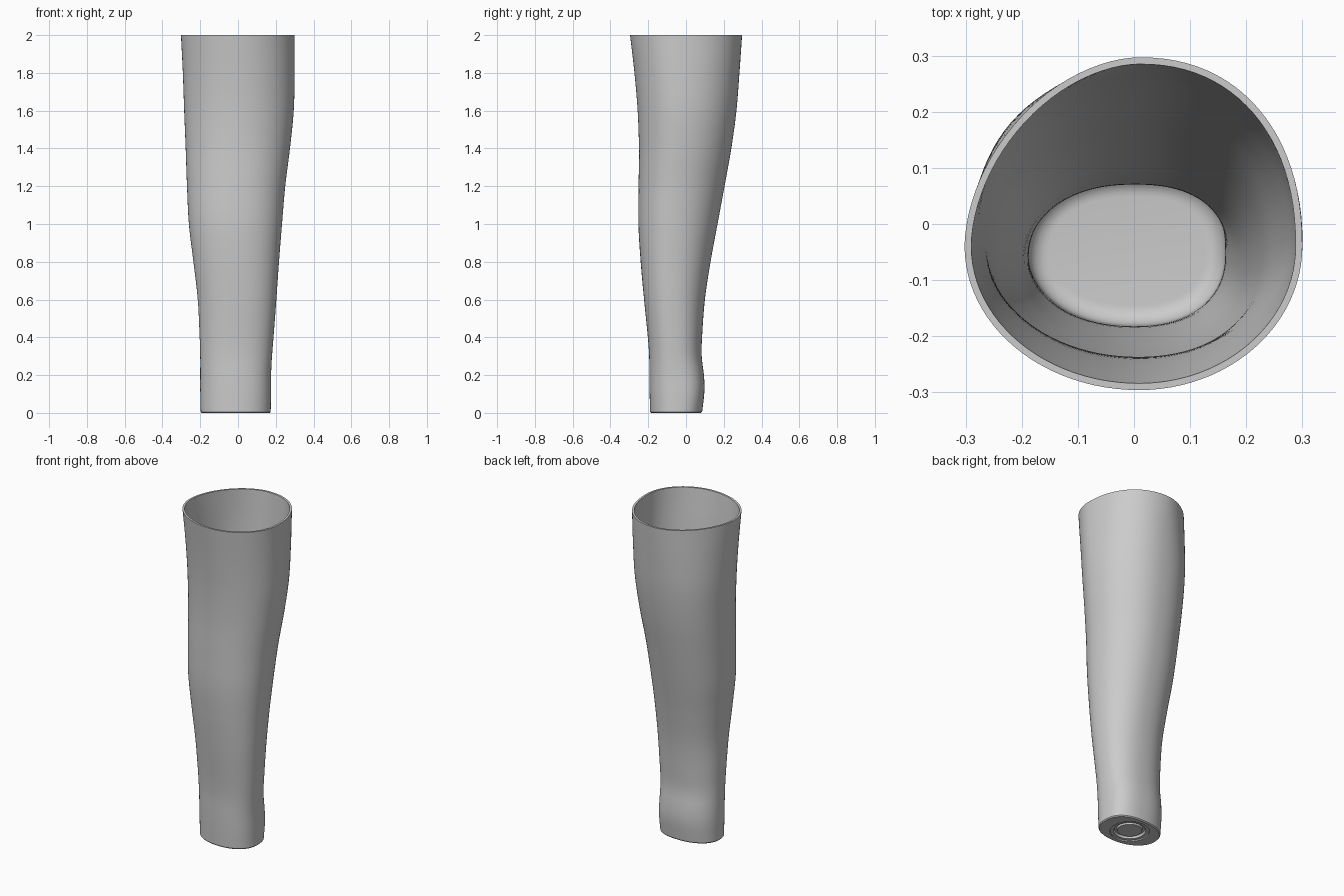
import bpy
import bmesh
import math

cube = bpy.data.objects.get("Cube")
if cube:
    bpy.data.objects.remove(cube, do_unlink=True)

SIDES = 96          # points around each section
WALL = 0.012        # shell thickness
FLOOR = 0.06        # height of the inner floor
FILLET = 0.035      # rounding between wall and floor

# Section sizes: height, left edge, right edge, front edge, back edge
SECTIONS = [
    (0.0, -.197, .173, -.19, .085),
    (0.12, -.2, .175, -.193, .098),
    (0.2, -.2, .175, -.194, .095),
    (0.3, -.2, .18, -.195, .083),
    (0.4, -.203, .188, -.202, .085),
    (0.6, -.213, .203, -.222, .1),
    (0.8, -.236, .217, -.24, .13),
    (1.0, -.26, .233, -.252, .167),
    (1.2, -.27, .25, -.251, .204),
    (1.4, -.277, .275, -.249, .24),
    (1.6, -.285, .295, -.256, .267),
    (1.8, -.292, .3, -.273, .283),
    (2.0, -.302, .3, -.296, .297),
]

# Corner fullness: height, back left, back right, front right, front left
CORNERS = [
    (0.0, 2.6, 2.2, 2.1, 2.2),
    (0.12, 2.7, 2.2, 2.1, 2.3),
    (0.3, 2.4, 2.2, 2.1, 2.3),
    (1.0, 2.1, 2.3, 2.1, 2.2),
    (1.6, 2.1, 2.3, 2.0, 2.0),
    (2.0, 2.2, 1.8, 2.0, 2.0),
]


def sample(table, z):
    """Smooth interpolation of a table row at height z."""
    i = 0
    while i < len(table) - 2 and z > table[i + 1][0]:
        i += 1
    a, b = table[i], table[i + 1]
    before = table[max(i - 1, 0)]
    after = table[min(i + 2, len(table) - 1)]
    span = b[0] - a[0]
    t = (z - a[0]) / span
    row = []
    for k in range(1, len(a)):
        ma = (b[k] - before[k]) / (b[0] - before[0]) * span
        mb = (after[k] - a[k]) / (after[0] - a[0]) * span
        d = b[k] - a[k]
        row.append(a[k] + t * (ma + t * (3 * d - 2 * ma - mb + t * (ma + mb - 2 * d))))
    return row


def section(z, inset=0.0, height=None):
    """Rounded outline of the limb at z, shrunk by inset."""
    left, right, front, back = sample(SECTIONS, z)
    corners = sample(CORNERS, z)
    cx = (left + right) / 2 + 0.01
    cy = (front + back) / 2 - 0.04 * z / 2
    points = []
    for i in range(SIDES):
        angle = math.tau * i / SIDES
        c, s = math.cos(angle), math.sin(angle)
        power = 2 / corners[i * 4 // SIDES]
        rx = (right - cx if c > 0 else cx - left) - inset
        ry = (back - cy if s > 0 else cy - front) - inset
        points.append((cx + math.copysign(abs(c) ** power, c) * rx,
                       cy + math.copysign(abs(s) ** power, s) * ry,
                       z if height is None else height))
    return points


def circle(radius, z):
    """Round outline for the mounting recess under the base."""
    return [(-0.012 + radius * math.cos(math.tau * i / SIDES),
             -0.052 + radius * math.sin(math.tau * i / SIDES), z)
            for i in range(SIDES)]


# Mounting recess, from its middle disc outward
rings = [circle(0.068, 0.008), circle(0.072, 0.02), circle(0.085, 0.02),
         circle(0.09, 0.006), circle(0.108, 0.006), circle(0.11, 0.0)]

# Base edge and outer wall
rings.append(section(0.0, 0.005))
rings.append(section(0.006, 0.0))
STEPS = 64
for i in range(1, STEPS + 1):
    rings.append(section(2.0 * i / STEPS))

# Flat rim and inner wall
start = FLOOR + FILLET
for i in range(STEPS + 1):
    rings.append(section(2.0 + (start - 2.0) * i / STEPS, WALL))

# Rounded corner into the floor
for i in range(1, 9):
    a = math.pi / 2 * i / 8
    rings.append(section(start, WALL + FILLET * (1 - math.cos(a)),
                         start - FILLET * math.sin(a)))

# Skin the rings and close both ends
bm = bmesh.new()
loops = [[bm.verts.new(p) for p in ring] for ring in rings]
for low, high in zip(loops, loops[1:]):
    for i in range(SIDES):
        j = (i + 1) % SIDES
        bm.faces.new((low[i], low[j], high[j], high[i]))
bm.faces.new(list(reversed(loops[0])))
bm.faces.new(loops[-1])
bmesh.ops.recalc_face_normals(bm, faces=bm.faces)

mesh = bpy.data.meshes.new("limb_shell")
bm.to_mesh(mesh)
bm.free()
shell = bpy.data.objects.new("limb_shell", mesh)
bpy.context.collection.objects.link(shell)

# Plain grey material
grey = bpy.data.materials.new("light_grey")
grey.use_nodes = True
colour = (0.6, 0.6, 0.6, 1.0)
grey.diffuse_color = colour
grey.node_tree.nodes["Principled BSDF"].inputs["Base Color"].default_value = colour
mesh.materials.append(grey)

# Smooth walls with crisp rim and base edges
bpy.ops.object.select_all(action="DESELECT")
shell.select_set(True)
bpy.context.view_layer.objects.active = shell
bpy.ops.object.shade_smooth_by_angle(angle=math.radians(35))
